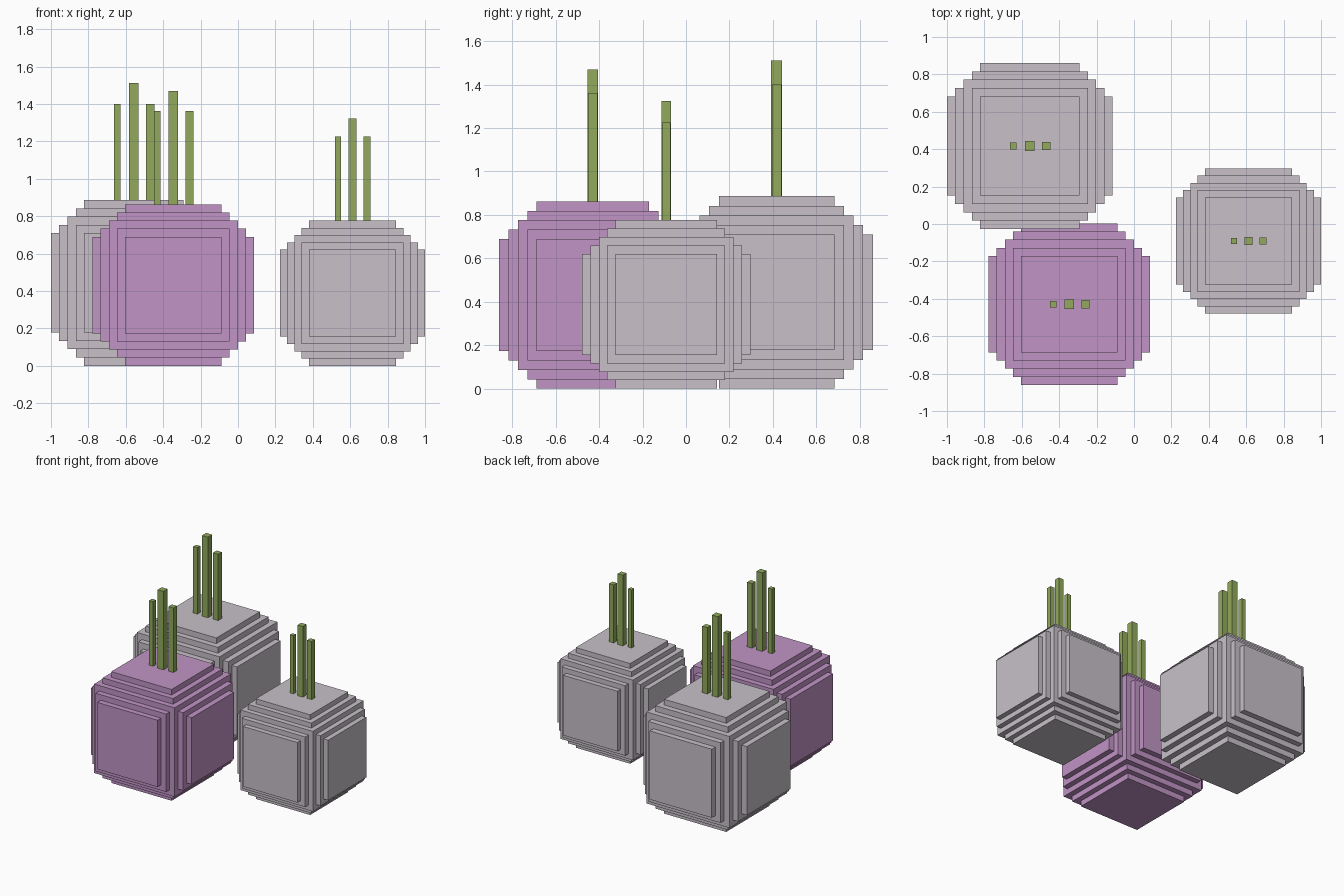
import bpy
import bmesh
from mathutils import Matrix, Vector

if "Cube" in bpy.data.objects:
    bpy.data.objects.remove(bpy.data.objects["Cube"], do_unlink=True)


def make_material(name, rgb):
    mat = bpy.data.materials.new(name)
    mat.use_nodes = True
    color = (*rgb, 1.0)
    mat.diffuse_color = color
    mat.node_tree.nodes["Principled BSDF"].inputs["Base Color"].default_value = color
    return mat


def make_boxes(name, boxes, mat):
    """One object made of axis-aligned boxes, each given as (centre, size)."""
    bm = bmesh.new()
    for centre, size in boxes:
        matrix = Matrix.Translation(centre) @ Matrix.Diagonal((*size, 1.0))
        bmesh.ops.create_cube(bm, size=1.0, matrix=matrix)
    mesh = bpy.data.meshes.new(name)
    bm.to_mesh(mesh)
    bm.free()
    mesh.materials.append(mat)
    obj = bpy.data.objects.new(name, mesh)
    bpy.context.collection.objects.link(obj)
    return obj


pale = make_material("pale grey", (0.578, 0.527, 0.584))
purple = make_material("soft purple", (0.533, 0.296, 0.558))
green = make_material("leaf green", (0.287, 0.402, 0.109))


def make_bulb(label, x, y, r, mat):
    # Stepped body: a core cube plus longer, thinner blocks along each axis
    centre = Vector((x, y, r))
    boxes = [(centre, Vector((1, 1, 1)) * 1.6 * r)]
    for length, width in ((1.8, 1.4), (2.0, 1.2)):
        for axis in range(3):
            size = Vector((width, width, width)) * r
            size[axis] = length * r
            boxes.append((centre, size))
    make_boxes(label + "_bulb", boxes, mat)

    # Three square shoots standing on the top
    shoots = (("left", 0.2, 0.1, 1.16), ("middle", 0, 0.115, 1.41), ("right", -0.2, 0.08, 1.16))
    for side, offset, width, height in shoots:
        base = Vector((x + offset * r, y, (2 + height / 2) * r))
        size = Vector((width, width, height)) * r
        make_boxes(f"{label}_{side}_shoot", [(base, size)], green)


make_bulb("back", -0.557, 0.417, 0.443, pale)
make_bulb("front", -0.346, -0.429, 0.431, purple)
make_bulb("side", 0.612, -0.091, 0.388, pale)
